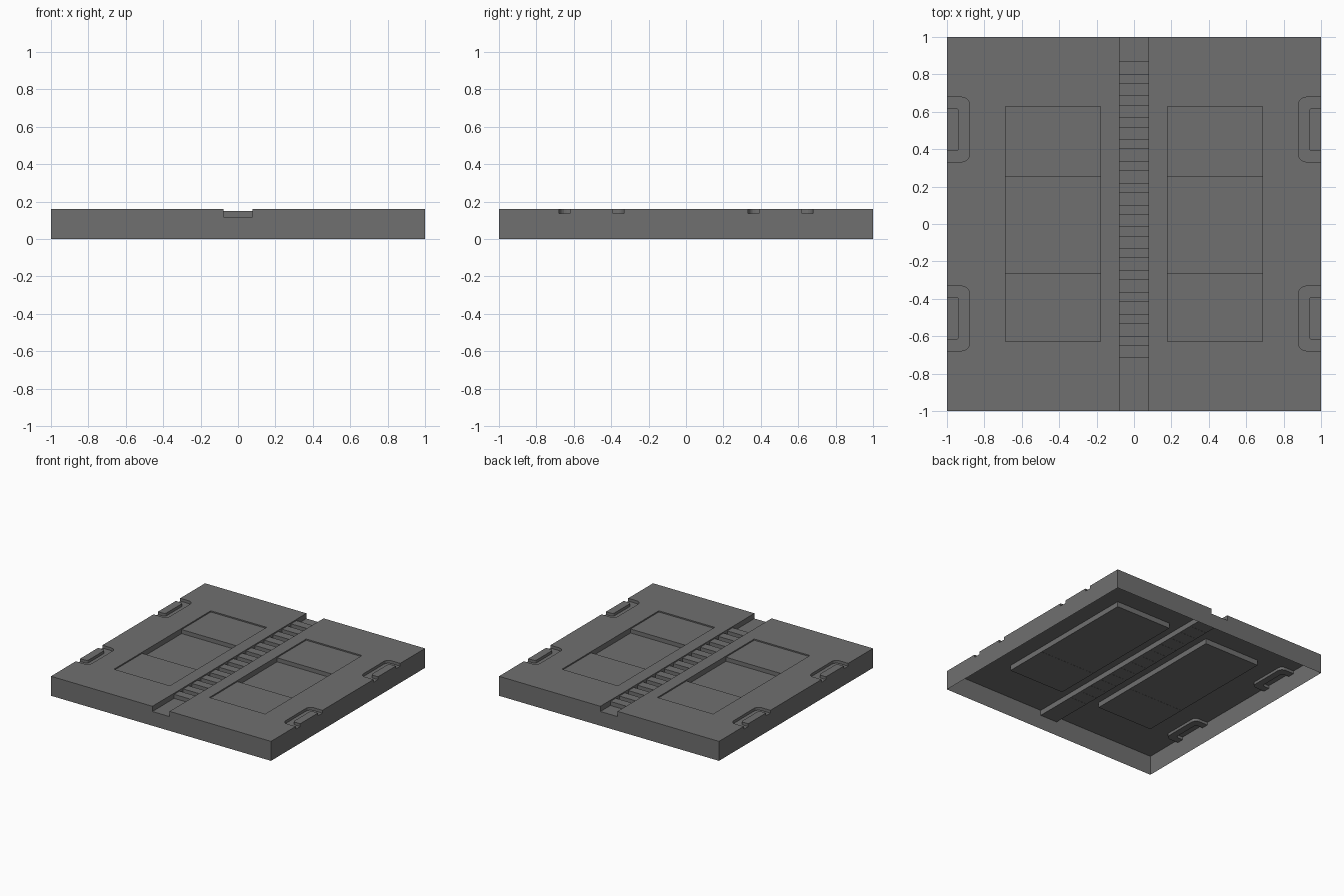
import bpy, bmesh
from math import sin, cos, pi
from mathutils import Vector

if "Cube" in bpy.data.objects:
    bpy.data.objects.remove(bpy.data.objects["Cube"])

TOP, STEP, FLOOR, SLOT = 0.16, 0.15, 0.117, 0.137
PIT_X, PIT_Y = (0.18, 0.687), 0.628

grey = bpy.data.materials.new("dark_grey")
grey.diffuse_color = (0.16, 0.16, 0.16, 1)
grey.use_nodes = True
grey.node_tree.nodes["Principled BSDF"].inputs["Base Color"].default_value = grey.diffuse_color


def add_box(bm, x0, x1, y0, y1, z0, z1, drop=()):
    """Box in bm; faces whose normal is listed in drop are left open."""
    size = Vector((x1 - x0, y1 - y0, z1 - z0))
    mid = Vector((x0 + x1, y0 + y1, z0 + z1)) / 2
    verts = bmesh.ops.create_cube(bm, size=1)['verts']
    for v in verts:
        v.co = v.co * size + mid
    if drop:
        faces = {f for v in verts for f in v.link_faces}
        for f in faces:
            f.normal_update()
        gone = [f for f in faces if any(f.normal.dot(Vector(d)) > 0.9 for d in drop)]
        bmesh.ops.delete(bm, geom=gone, context='FACES')


def arc(cx, cy, r, a0, a1, n=4):
    return [(cx + r * cos(a0 + (a1 - a0) * i / n), cy + r * sin(a0 + (a1 - a0) * i / n))
            for i in range(n + 1)]


def add_slot(bm, side, cy):
    """C-shaped channel opening onto one side edge."""
    def path(x, h, r):
        return ([(1.05, h)] + arc(x + r, h - r, r, pi / 2, pi)
                + arc(x + r, r - h, r, pi, 1.5 * pi) + [(1.05, -h)])
    pts = path(0.88, 0.173, 0.04) + path(0.935, 0.116, 0.02)[::-1]
    face = bm.faces.new([bm.verts.new((side * x, cy + y, SLOT)) for x, y in pts])
    out = bmesh.ops.extrude_face_region(bm, geom=[face])['geom']
    bmesh.ops.translate(bm, vec=(0, 0, 0.1),
                        verts=[g for g in out if isinstance(g, bmesh.types.BMVert)])


def make(name, bm, fix=False):
    if fix:
        bmesh.ops.recalc_face_normals(bm, faces=bm.faces)
    me = bpy.data.meshes.new(name)
    bm.to_mesh(me)
    bm.free()
    me.materials.append(grey)
    ob = bpy.data.objects.new(name, me)
    bpy.context.collection.objects.link(ob)
    return ob


# Cutters: centre groove, two panel pits, four edge slots
bm = bmesh.new()
add_box(bm, -0.078, 0.078, -1.1, 1.1, FLOOR, 0.3)
for s in (-1, 1):
    xa, xb = sorted(s * x for x in PIT_X)
    add_box(bm, xa, xb, -PIT_Y, PIT_Y, FLOOR, 0.3)
    for cy in (-0.505, 0.505):
        add_slot(bm, s, cy)
cutter = make("recess_cutter", bm, fix=True)
cutter.hide_render = True

# Floor tile slab with the recesses cut in
bm = bmesh.new()
add_box(bm, -1, 1, -1, 1, 0, TOP)
tile = make("floor_tile", bm)
mod = tile.modifiers.new("recesses", 'BOOLEAN')
mod.operation, mod.solver, mod.object = 'DIFFERENCE', 'EXACT', cutter
bpy.context.view_layer.update()
bm = bmesh.new()
bm.from_object(tile, bpy.context.evaluated_depsgraph_get())
tile.modifiers.clear()
bpy.data.objects.remove(cutter)

# Open underside
bmesh.ops.delete(bm, geom=[f for f in bm.faces if all(v.co.z < 1e-4 for v in f.verts)],
                 context='FACES')
for f in bm.faces:
    f.material_index = 0
bm.to_mesh(tile.data)
bm.free()

# Rungs along the groove; their bases just show through the floor underneath
LEFT, RIGHT, FRONT, BACK = (-1, 0, 0), (1, 0, 0), (0, -1, 0), (0, 1, 0)
BASE = FLOOR - 0.001
bm = bmesh.new()
for i in range(14):
    y = 0.80 - 0.1167 * i
    add_box(bm, -0.078, 0.078, y, y + 0.07, BASE, STEP, (LEFT, RIGHT))
make("groove_rungs", bm)

# Raised plates at both ends of each panel pit
bm = bmesh.new()
for s in (-1, 1):
    xa, xb = sorted(s * x for x in PIT_X)
    add_box(bm, xa, xb, 0.25, PIT_Y, BASE, STEP, (LEFT, RIGHT, BACK))
    add_box(bm, xa, xb, -PIT_Y, -0.262, BASE, STEP, (LEFT, RIGHT, FRONT))
make("panel_plates", bm)
